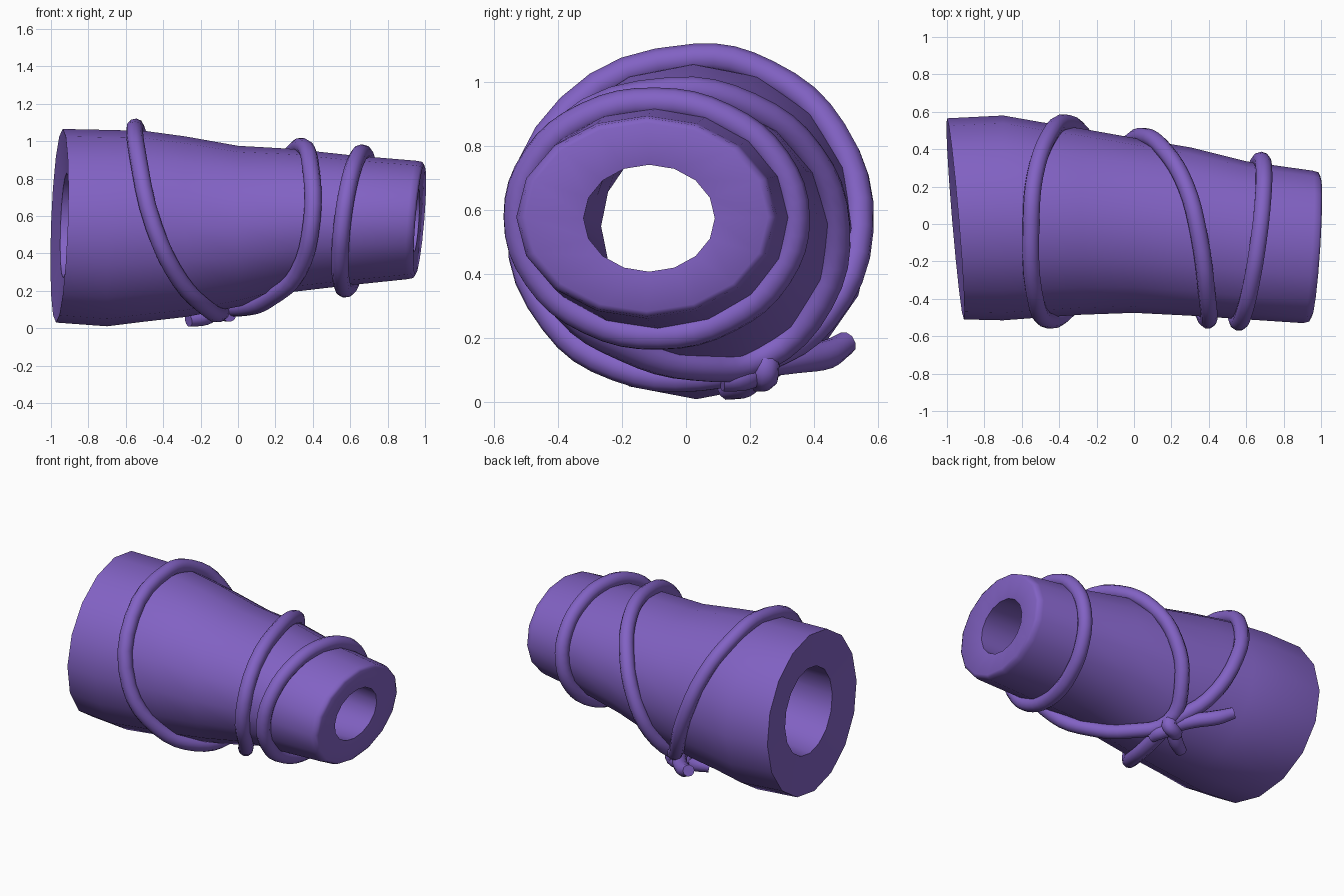
import bpy, bmesh
from math import sin, cos, radians, tau

cube = bpy.data.objects.get("Cube")
if cube:
    bpy.data.objects.remove(cube, do_unlink=True)

purple = bpy.data.materials.new("purple")
purple.use_nodes = True
colour = (0.223, 0.122, 0.552, 1)
purple.diffuse_color = colour
purple.node_tree.nodes["Principled BSDF"].inputs["Base Color"].default_value = colour

SIDES = 16
# Outer cross-sections: x, y min, y max, z min, z max
STATIONS = [
    (-0.955, -0.51, 0.565, 0.03, 1.065),
    (-0.70, -0.515, 0.58, 0.01, 1.06),
    (-0.50, -0.50, 0.545, 0.035, 1.055),
    (-0.28, -0.485, 0.51, 0.06, 1.025),
    (0.00, -0.475, 0.46, 0.115, 0.975),
    (0.30, -0.49, 0.41, 0.195, 0.958),
    (0.60, -0.51, 0.335, 0.23, 0.925),
    (0.93, -0.53, 0.285, 0.262, 0.895),
]


def section(x):
    """Centre and radii of the body at x, blended between stations."""
    for a, b in zip(STATIONS, STATIONS[1:]):
        if x <= b[0]:
            break
    t = (x - a[0]) / (b[0] - a[0])
    y0, y1, z0, z1 = (p + (q - p) * t for p, q in zip(a[1:], b[1:]))
    return (y0 + y1) / 2, (z0 + z1) / 2, (y1 - y0) / 2, (z1 - z0) / 2


def finish(obj):
    obj.data.materials.clear()
    obj.data.materials.append(purple)
    bpy.ops.object.select_all(action='DESELECT')
    obj.select_set(True)
    bpy.context.view_layer.objects.active = obj
    if obj.type == 'CURVE':
        bpy.ops.object.convert(target='MESH')
    bpy.ops.object.shade_smooth_by_angle(angle=radians(62))


# Hollow tapered body: rings run along the outside and back through the bore
bm = bmesh.new()


def ring(x, cy, cz, ry, rz, tilt_y=0.0, tilt_z=0.0):
    verts = []
    for i in range(SIDES):
        c, s = cos(tau * i / SIDES), sin(tau * i / SIDES)
        verts.append(bm.verts.new((x + tilt_y * c + tilt_z * s, cy + ry * c, cz + rz * s)))
    return verts


rings = []
for i, st in enumerate(STATIONS):
    tilt = (-0.045, 0.018) if i == 0 else (0.025, 0.025) if i == len(STATIONS) - 1 else (0, 0)
    rings.append(ring(st[0], *section(st[0]), *tilt))
cy, cz, ry, rz = section(STATIONS[-1][0])
rings.append(ring(0.961, cy, cz, ry * 0.98, rz * 0.98, 0.025, 0.025))
rings.append(ring(0.972, cy, cz, ry * 0.93, rz * 0.93, 0.024, 0.024))
rings.append(ring(0.955, -0.115, 0.575, 0.205, 0.167, 0.012, 0.012))
rings.append(ring(0.0, -0.05, 0.56, 0.245, 0.225))
rings.append(ring(-0.925, 0.02, 0.55, 0.285, 0.28, -0.024, 0.01))
for a, b in zip(rings, rings[1:] + rings[:1]):
    for i in range(SIDES):
        j = (i + 1) % SIDES
        bm.faces.new((a[i], a[j], b[j], b[i]))
bmesh.ops.recalc_face_normals(bm, faces=bm.faces)
mesh = bpy.data.meshes.new("hollow_body")
bm.to_mesh(mesh)
bm.free()
body = bpy.data.objects.new("hollow_body", mesh)
bpy.context.collection.objects.link(body)
finish(body)


def cord(name, points, closed=False):
    curve = bpy.data.curves.new(name, 'CURVE')
    curve.dimensions = '3D'
    curve.bevel_depth = 0.046
    curve.bevel_resolution = 3
    curve.resolution_u = 4
    curve.use_fill_caps = True
    spline = curve.splines.new('BEZIER')
    spline.bezier_points.add(len(points) - 1)
    spline.use_cyclic_u = closed
    for bp, p in zip(spline.bezier_points, points):
        bp.co = p
        bp.handle_left_type = bp.handle_right_type = 'AUTO'
    if not closed:
        spline.bezier_points[-1].radius = 0.8
    obj = bpy.data.objects.new(name, curve)
    bpy.context.collection.objects.link(obj)
    finish(obj)


def wrap(x, degrees, lift=0.018):
    """Point on the body surface, angle 0 at the back and 90 on top."""
    cy, cz, ry, rz = section(x)
    a = radians(degrees)
    return x, cy + (ry + lift) * cos(a), cz + (rz + lift) * sin(a)


# Rope loops given as angle and x along the body
LOOPS = {
    "wide_rope_loop": [(-61, -0.1), (-35, -0.23), (0, -0.36), (35, -0.46), (65, -0.53),
                       (90, -0.55), (135, -0.535), (180, -0.45), (215, -0.31), (245, -0.17),
                       (275, -0.1)],
    "middle_rope_loop": [(-61, -0.08), (-30, -0.03), (0, 0.06), (30, 0.17), (60, 0.28),
                         (90, 0.345), (135, 0.39), (180, 0.395), (225, 0.32), (250, 0.19),
                         (275, 0.05)],
    "narrow_rope_loop": [(a, 0.62 + 0.06 * cos(radians(a)) + 0.045 * sin(radians(a)))
                         for a in range(0, 360, 30)],
}
for name, keys in LOOPS.items():
    cord(name, [wrap(x, a) for a, x in keys], closed=True)

# Knot band and the loose rope ends
cord("knot_band", [(-0.11, 0.2, 0.14), (-0.14, 0.22, 0.085), (-0.11, 0.24, 0.08),
                   (-0.07, 0.245, 0.1), (-0.1, 0.24, 0.14)], closed=True)
cord("long_rope_end", [(-0.1, 0.2, 0.12), (-0.19, 0.34, 0.135), (-0.29, 0.44, 0.15),
                       (-0.37, 0.5, 0.185)])
cord("left_rope_end", [(-0.11, 0.23, 0.1), (-0.06, 0.17, 0.08), (-0.045, 0.11, 0.07)])
cord("right_rope_end", [(-0.11, 0.23, 0.1), (-0.18, 0.18, 0.06), (-0.265, 0.13, 0.043)])
